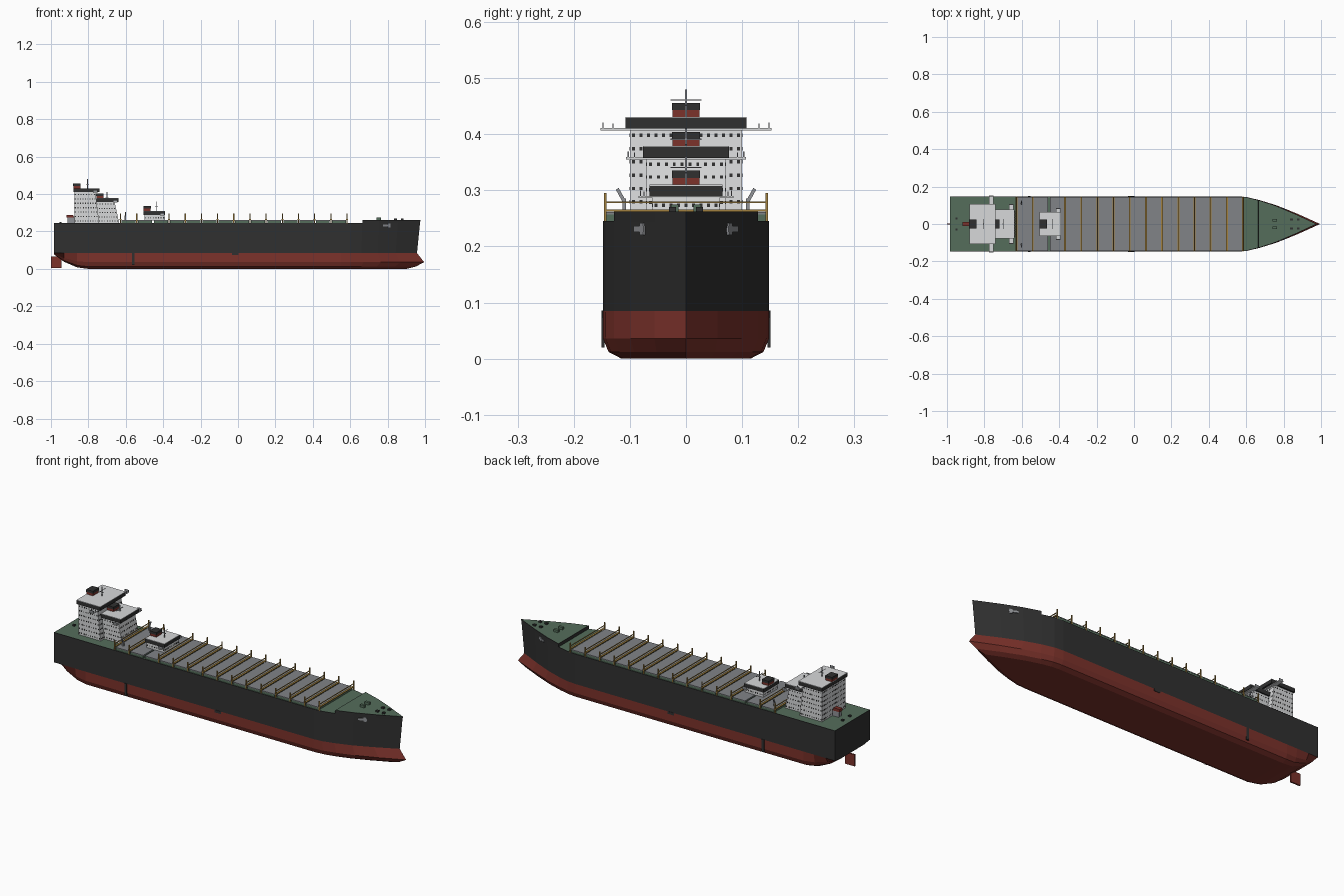
import bpy, bmesh
from mathutils import Vector

cube = bpy.data.objects.get("Cube")
if cube:
    bpy.data.objects.remove(cube, do_unlink=True)


def material(name, r, g, b):
    m = bpy.data.materials.new(name)
    m.use_nodes = True
    m.diffuse_color = (r, g, b, 1)
    bsdf = next(n for n in m.node_tree.nodes if n.type == 'BSDF_PRINCIPLED')
    bsdf.inputs["Base Color"].default_value = (r, g, b, 1)
    bsdf.inputs["Roughness"].default_value = 0.8
    return m


DARK = material("hull charcoal", .03, .03, .03)
RED = material("antifouling red", .2, .032, .024)
GREEN = material("deck green", .09, .155, .105)
GREY = material("hatch grey", .22, .23, .245)
WHITE = material("house white", .68, .69, .7)
YELLOW = material("frame yellow", .36, .22, .05)
STEEL = material("rail steel", .28, .29, .31)


def finish(name, bm, mats):
    bmesh.ops.recalc_face_normals(bm, faces=bm.faces)
    mesh = bpy.data.meshes.new(name)
    bm.to_mesh(mesh)
    bm.free()
    for m in mats:
        mesh.materials.append(m)
    obj = bpy.data.objects.new(name, mesh)
    bpy.context.collection.objects.link(obj)
    return obj


def add_prism(bm, x0, x1, y0, y1, z0, z1, lean=0):
    """Box whose forward face leans back by `lean` at the top."""
    b = [bm.verts.new(p) for p in ((x0, y0, z0), (x1, y0, z0), (x1, y1, z0), (x0, y1, z0))]
    t = [bm.verts.new(p) for p in ((x0, y0, z1), (x1 - lean, y0, z1), (x1 - lean, y1, z1), (x0, y1, z1))]
    faces = [bm.faces.new(b), bm.faces.new(t)]
    for i in range(4):
        k = (i + 1) % 4
        faces.append(bm.faces.new((b[i], b[k], t[k], t[i])))
    return faces


def boxes(name, mat, items):
    bm = bmesh.new()
    for it in items:
        add_prism(bm, *it)
    return finish(name, bm, [mat])


def box(name, mat, x0, x1, hw, z0, z1, lean=0):
    return boxes(name, mat, [(x0, x1, -hw, hw, z0, z1, lean)])


def loft(name, rings, rule, mats):
    """Skin closed rings, cap the ends, rim the deck and colour by rule."""
    bm = bmesh.new()
    rows = [[bm.verts.new(p) for p in ring] for ring in rings]
    n = len(rows[0])
    for a, b in zip(rows, rows[1:]):
        for i in range(n):
            k = (i + 1) % n
            bm.faces.new((a[i], a[k], b[k], b[i]))
    bm.faces.new(rows[0])
    bmesh.ops.remove_doubles(bm, verts=bm.verts, dist=.0002)
    bmesh.ops.recalc_face_normals(bm, faces=bm.faces)
    deck = [f for f in bm.faces if f.normal.z > .9 and f.calc_center_median().z > .2]
    rim = bmesh.ops.inset_region(bm, faces=deck, thickness=.003)["faces"]
    for f in bm.faces:
        f.material_index = 0 if f in rim else rule(f)
    return finish(name, bm, mats)


# Hull: (height, half breadth, bow end) for each level from keel to deck
LEVELS = [(0, .115, .90), (.012, .138, .95), (.036, .148, .995), (.085, .148, .957), (.245, .148, .973)]
STERN = [(-.985, .078, .78), (-.93, .038, .88), (-.86, .008, .95), (-.8, 0, 1)]
BOW = [(0, 1), (.12, .97), (.27, .865), (.48, .67), (.72, .38), (1, 0)]
WL = .085


def mirrored(half):
    return half + [(x, -y, z) for x, y, z in reversed(half)]


rings = []
for x, keel, narrow in STERN:
    half = []
    for z, hw, end in reversed(LEVELS):
        low = z < WL
        half.append((x, hw * (narrow if low else 1), keel + (WL - keel) * z / WL if low else z))
    rings.append(mirrored(half))
for u, w in BOW:
    rings.append(mirrored([(.55 + (end - .55) * u, hw * w, z) for z, hw, end in reversed(LEVELS)]))


def hull_rule(f):
    c = f.calc_center_median()
    if f.normal.z > .9 and c.z > .2:
        return 2
    return 1 if c.z < WL - .0005 and f.normal.x > -.95 else 0


loft("hull", rings, hull_rule, [DARK, RED, GREEN])

# Raised foredeck
rings = []
for u, w in BOW[2:]:
    rings.append(mirrored([(.55 + (end - .55) * u, .148 * w, z) for z, end in ((.262, .976), (.244, .973))]))
loft("foredeck", rings, lambda f: 1 if f.normal.z > .9 else 0, [DARK, GREEN])

# Foredeck winches and bollards
boxes("foredeck_winches", GREEN, [(.74, .765, s * .02 - .007, s * .02 + .007, .261, .275) for s in (-1, 1)])
boxes("foredeck_bollards", DARK, [(x, x + .014, s * .024 - .006, s * .024 + .006, .261, .27)
                                  for s in (-1, 1) for x in (.835, .872)])
boxes("aft_bollards", DARK, [(x, x + .012, s * .03 - .006, s * .03 + .006, .244, .252)
                             for s in (-1, 1) for x in (-.955,)])

# Anchors lying against the bow flare
for side, label in ((1, "left"), (-1, "right")):
    anchor = boxes(label + "_anchor", STEEL, [(-.022, .022, -.003, .003, -.004, .006),
                                              (.005, .02, -.003, .003, -.01, .012)])
    anchor.location = (.795, side * .082, .23)
    anchor.rotation_euler = (0, 0, -side * .43)

# Rudder, stock and side fittings
boxes("rudder", RED, [(-1, -.943, -.004, .004, .004, .066)])
boxes("rudder_stock", DARK, [(-.968, -.956, -.004, .004, .06, .085)])
boxes("hull_fittings", DARK, [b for s in (-1, 1) for b in (
    (-.567, -.553, s * .148 - .003, s * .148 + .003, .02, .086),
    (-.033, .003, s * .148 - .002, s * .148 + .002, .073, .086))])

# Hatches with green coamings, grey lids and yellow frames between them
STEP = .0865
frames = [.583 - STEP * i for i in range(15)]
coamings, lids, bars = [], [], []
for x in frames:
    if x > -.6:
        coamings.append((x - STEP + .006, x - .006, -.143, .143, .244, .257))
        lids.append((x - STEP + .005, x - .005, -.144, .144, .257, .261))
    if -.51 < x < -.385:
        continue
    for s in (-1, 1):
        bars.append((x - .003, x + .003, s * .144 - .002, s * .144 + .002, .244, .295))
    bars.append((x - .005, x + .005, -.144, .144, .262, .266))
    bars.append((x - .002, x + .002, -.144, .144, .277, .28))
boxes("hatch_coamings", GREEN, coamings)
boxes("hatch_lids", GREY, lids)
boxes("hatch_frames", YELLOW, bars)


def windows(name, x0, x1, hw, z0, z1, lean):
    """Rows of small panes on all four walls of a deckhouse."""
    items, e = [], .001
    rows = max(1, int((z1 - z0) / .022))
    for r in range(rows):
        z = z0 + (r + .5) * (z1 - z0) / rows
        front = x1 - lean * (z - z0) / (z1 - z0)
        count = int(2 * hw / .013)
        for i in range(count):
            y = -hw + (i + .5) * 2 * hw / count
            for x in (x0, front):
                items.append((x - e, x + e, y - .0025, y + .0025, z - .003, z + .003))
        count = int((front - x0) / .013)
        for i in range(count):
            x = x0 + (i + .5) * (front - x0) / count
            for s in (-1, 1):
                items.append((x - .0025, x + .0025, s * hw - e, s * hw + e, z - .003, z + .003))
    boxes(name, DARK, items)


def deckhouse(label, x0, x1, hw, z0, z1, lean, top, wing, wing_x, mast_x, mast_z):
    """White block, dark bridge band, roof, bridge wings, funnel and mast."""
    tx0, tx1, thw = top
    box(label + "_house", WHITE, x0, x1, hw, z0, z1, lean)
    windows(label + "_windows", x0, x1, hw, z0, z1, lean)
    box(label + "_bridge_band", DARK, tx0, tx1, thw, z1, z1 + .019)
    box(label + "_roof", WHITE, tx0, tx1, thw, z1 + .019, z1 + .021)
    box(label + "_bridge_wings", WHITE, wing_x - .012, wing_x + .012, wing, z1 - .003, z1 + .001)
    boxes(label + "_wing_rails", STEEL, [b for s in (-1, 1) for b in (
        (wing_x - .012, wing_x + .012, s * (wing - .004) - .001, s * (wing - .004) + .001, z1, z1 + .011),
        (wing_x + .009, wing_x + .012, s * (wing + thw) / 2 - .001, s * (wing + thw) / 2 + .001, z1, z1 + .009))])
    roof = z1 + .021
    box(label + "_funnel", RED, tx0, tx0 + .038, .024, roof, roof + .013)
    box(label + "_funnel_cap", DARK, tx0 - .001, tx0 + .039, .025, roof + .012, roof + .025)
    boxes(label + "_mast", STEEL, [
        (mast_x - .002, mast_x + .002, -.002, .002, roof, mast_z),
        (mast_x - .001, mast_x + .001, -.028, .028, mast_z - .02, mast_z - .018),
        (mast_x - .008, mast_x + .008, -.001, .001, mast_z - .03, mast_z - .027)])


deckhouse("aft", -.875, -.742, .1, .244, .41, .02, (-.88, -.74, .108), .152, -.762, -.805, .48)
deckhouse("middle", -.76, -.635, .07, .244, .358, .025, (-.757, -.64, .077), .107, -.655, -.70, .41)
deckhouse("forward", -.5, -.39, .06, .258, .289, .005, (-.505, -.39, .065), .085, -.405, -.435, .36)

# Stern lifeboat on its ramp
box("lifeboat", RED, -.917, -.876, .012, .274, .289, .006)
boxes("lifeboat_ramp", STEEL, [(-.912, -.874, s * .009 - .002, s * .009 + .002, .244, .274) for s in (-1, 1)])

# Leaning provision cranes beside the middle house
for side, label in ((1, "left"), (-1, "right")):
    boxes(label + "_crane_post", STEEL, [(-.606, -.598, side * .11 - .003, side * .11 + .003, .244, .285)])
    arm = boxes(label + "_crane_arm", STEEL, [(-.003, .003, -.003, .003, -.004, .026)])
    arm.location = Vector((-.602, side * .11, .28))
    arm.rotation_euler = (-side * .5, 0, 0)
